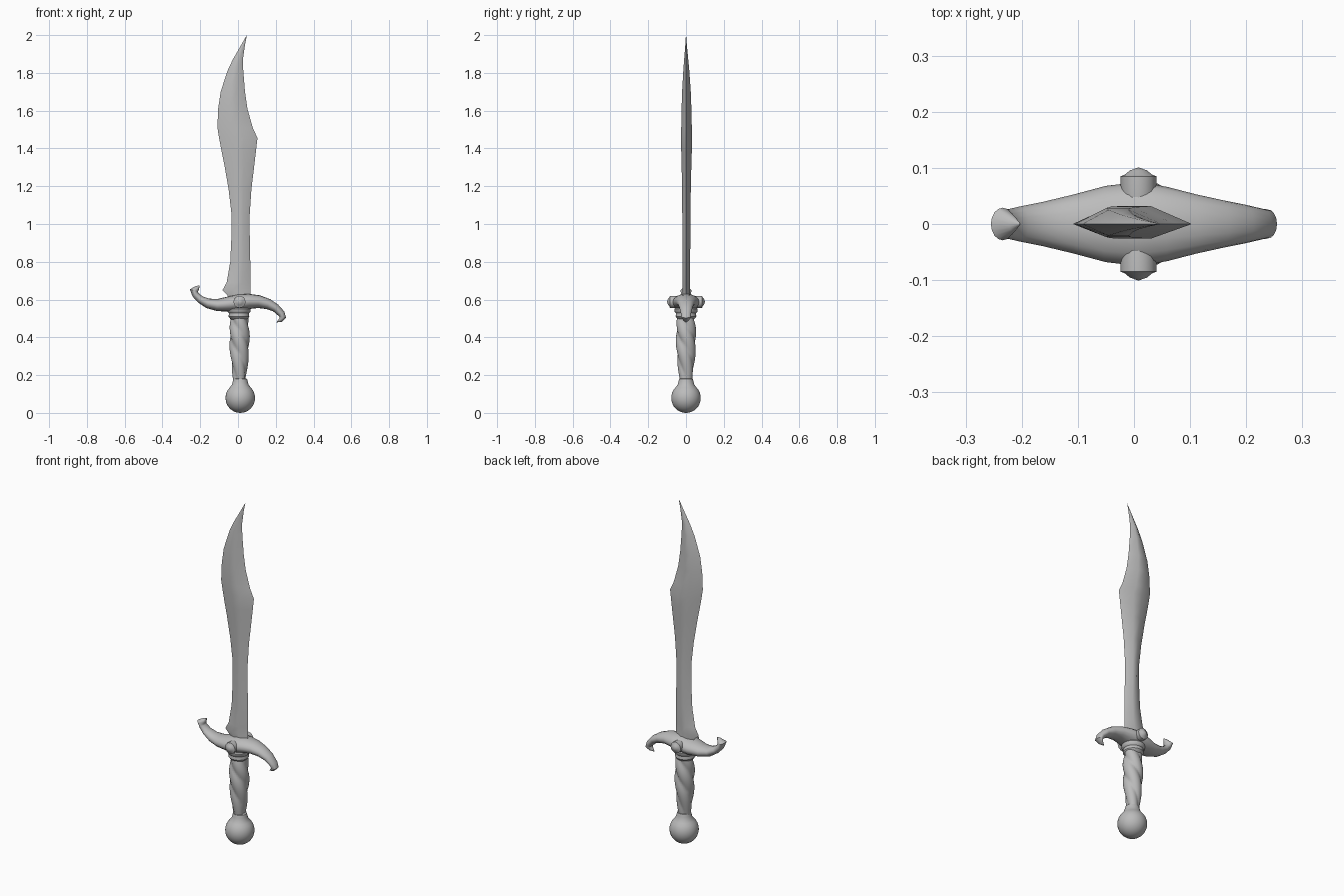
import bpy, bmesh, math
from mathutils import Vector

cube = bpy.data.objects.get("Cube")
if cube:
    bpy.data.objects.remove(cube)

steel = bpy.data.materials.new("grey steel")
steel.use_nodes = True
GREY = (0.5, 0.5, 0.5, 1)
steel.diffuse_color = GREY
steel.node_tree.nodes["Principled BSDF"].inputs["Base Color"].default_value = GREY


def loft(name, rings, sharp=40):
    """Skin a list of equal-length point rings and cap both ends."""
    bm = bmesh.new()
    loops = [[bm.verts.new(p) for p in ring] for ring in rings]
    n = len(loops[0])
    for a, b in zip(loops, loops[1:]):
        for i in range(n):
            j = (i + 1) % n
            bm.faces.new((a[i], a[j], b[j], b[i]))
    bm.faces.new(loops[0][::-1])
    bm.faces.new(loops[-1])
    bmesh.ops.remove_doubles(bm, verts=bm.verts, dist=0.0002)
    bmesh.ops.recalc_face_normals(bm, faces=bm.faces)
    mesh = bpy.data.meshes.new(name)
    bm.to_mesh(mesh)
    bm.free()
    mesh.materials.append(steel)
    ob = bpy.data.objects.new(name, mesh)
    bpy.context.collection.objects.link(ob)
    bpy.ops.object.select_all(action='DESELECT')
    ob.select_set(True)
    bpy.context.view_layer.objects.active = ob
    bpy.ops.object.shade_smooth_by_angle(angle=math.radians(sharp))
    return ob


def lathe(name, profile, centre, axis=Vector((0, 0, 1)), n=24, sharp=40):
    """Turn (radius, distance) pairs round an axis through centre."""
    u = Vector((1, 0, 0))
    v = axis.cross(u)
    rings = []
    for r, d in profile:
        rings.append([Vector(centre) + axis * d
                      + (u * math.cos(t) + v * math.sin(t)) * max(r, 0.0001)
                      for t in (math.tau * i / n for i in range(n))])
    return loft(name, rings, sharp)


# Blade: height, back edge, cutting edge, half thickness
blade = [(.57, -.03, .066, .02), (.61, -.045, .066, .02), (.65, -.082, .066, .02),
         (.69, -.06, .066, .02), (.80, -.041, .065, .02), (.95, -.034, .062, .021),
         (1.05, -.034, .062, .022), (1.185, -.05, .071, .023), (1.317, -.073, .087, .026),
         (1.385, -.087, .095, .028), (1.455, -.1, .103, .029), (1.51, -.109, .078, .028),
         (1.61, -.105, .05, .026), (1.70, -.092, .037, .023), (1.81, -.056, .028, .016),
         (1.87, -.028, .026, .011), (1.95, .018, .037, .004), (2.0, .046, .047, .0005)]
rings = []
for z, a, b, h in blade:
    w = b - a
    rings.append([(a, 0, z), (a + w * .36, -h * .9, z), (a + w * .64, -h * .9, z),
                  (b, 0, z), (a + w * .64, h * 1.1, z), (a + w * .36, h * 1.1, z)])
loft("blade", rings, 60)

# Crossguard: path x, z, half height, half depth
guard = [(-.203, .675, .001, .001), (-.215, .662, .012, .014), (-.234, .648, .022, .029),
         (-.226, .627, .018, .026), (-.20, .601, .02, .032), (-.16, .58, .026, .04),
         (-.11, .571, .032, .052), (-.05, .576, .04, .068), (.01, .585, .045, .075),
         (.06, .59, .04, .066), (.11, .589, .034, .053), (.16, .576, .028, .042),
         (.20, .555, .022, .034), (.23, .525, .019, .027), (.238, .506, .017, .026),
         (.225, .491, .011, .015), (.205, .48, .001, .001)]
rings = []
for i, (x, z, h, d) in enumerate(guard):
    p, q = guard[max(i - 1, 0)], guard[min(i + 1, len(guard) - 1)]
    normal = Vector((p[1] - q[1], 0, q[0] - p[0])).normalized()
    rings.append([Vector((x, 0, z)) + normal * (h * math.sin(t))
                  + Vector((0, d * math.cos(t), 0))
                  for t in (math.tau * k / 16 for k in range(16))])
loft("crossguard", rings, 50)

# Domed studs on both faces of the guard
for side, label in ((-1, "front"), (1, "back")):
    lathe(label + "_stud",
          [(.03, .04), (.032, .06), (.032, .085), (.024, .088), (.016, .095), (0, .101)],
          (.008, 0, .588), Vector((0, side, 0)), 16)

# Collar between guard and grip
lathe("collar", [(.045, .57), (.062, .55), (.06, .535), (.053, .528), (.055, .51),
                 (.045, .497), (.03, .49)], (.005, 0, 0))

# Twisted grip with three spiral ridges
def radius_at(t):
    return .031 + .02 * math.sin(math.pi * min(t * .72, 1)) - .003 * t ** 4

rings = []
STEPS, SIDES = 36, 36
for s in range(STEPS + 1):
    t = s / STEPS
    z = .17 + .34 * t
    turn = -math.tau * .8 * t ** 1.3
    ring = []
    for k in range(SIDES):
        a = math.tau * k / SIDES
        lobe = ((a - turn) * 3 / math.tau) % 1
        r = radius_at(t) * (.84 + .24 * math.sin(math.pi * lobe) ** .7)
        ring.append((.008 + r * math.cos(a), r * math.sin(a), z))
    rings.append(ring)
loft("grip", rings, 45)

# Ball pommel with a short neck
ball = [(.078 * math.sin(a), .079 - .079 * math.cos(a))
        for a in (math.pi * i / 16 for i in range(13))]
lathe("pommel", ball + [(.044, .15), (.04, .165), (.036, .18), (.02, .185)],
      (.012, 0, 0), n=32)
